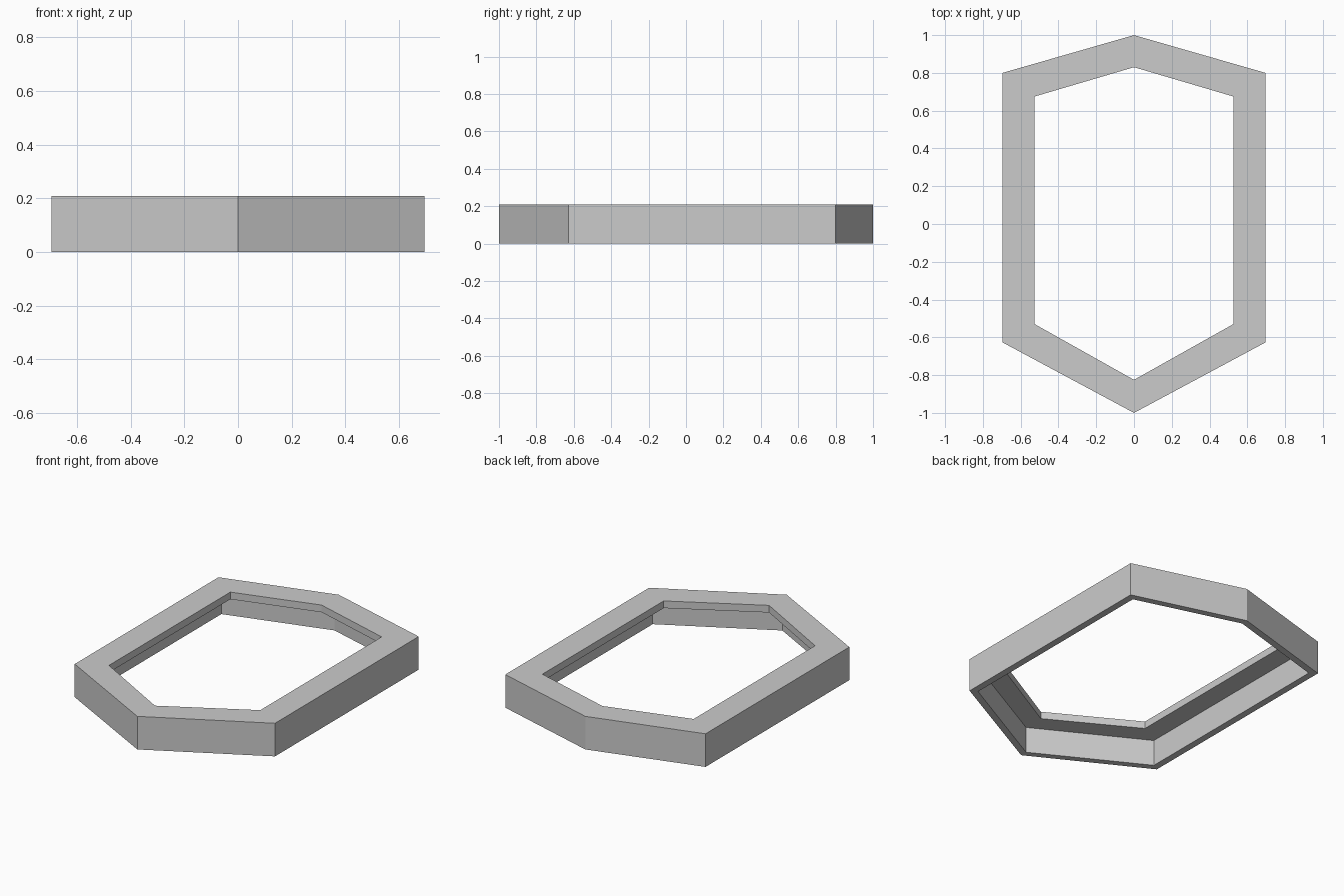
import bpy
import bmesh

cube = bpy.data.objects.get("Cube")
if cube:
    bpy.data.objects.remove(cube, do_unlink=True)

HEIGHT = 0.208
LIP_THICKNESS = 0.045
WALL_FRACTION = 0.25  # wall thickness as a share of the lip width

# Right half of each outline, from front tip to back tip
OUTER = [(0, -1.0), (0.696, -0.627), (0.696, 0.80), (0, 1.0)]
INNER = [(0, -0.825), (0.526, -0.53), (0.526, 0.675), (0, 0.83)]


def outline(inset):
    """Full six-sided outline; inset 0 is the outer edge, 1 the lip edge."""
    half = [(a[0] + (b[0] - a[0]) * inset, a[1] + (b[1] - a[1]) * inset)
            for a, b in zip(OUTER, INNER)]
    mirrored = [(-x, y) for x, y in reversed(half[1:-1])]
    return half + mirrored


# Closed L-shaped cross-section: outer wall, top, lip, underside, inner wall
lip_z = HEIGHT - LIP_THICKNESS
section = [(0, 0), (0, HEIGHT), (1, HEIGHT), (1, lip_z),
           (WALL_FRACTION, lip_z), (WALL_FRACTION, 0)]

bm = bmesh.new()
rings = [[bm.verts.new((x, y, z)) for x, y in outline(inset)]
         for inset, z in section]
for i, ring in enumerate(rings):
    following = rings[(i + 1) % len(rings)]
    for j in range(len(ring)):
        k = (j + 1) % len(ring)
        bm.faces.new((ring[j], ring[k], following[k], following[j]))
bmesh.ops.recalc_face_normals(bm, faces=bm.faces)

mesh = bpy.data.meshes.new("hexagonal_frame")
bm.to_mesh(mesh)
bm.free()

# Single plain grey
grey = bpy.data.materials.new("light_grey")
grey.use_nodes = True
colour = (0.6, 0.6, 0.6, 1)
grey.diffuse_color = colour
grey.node_tree.nodes["Principled BSDF"].inputs["Base Color"].default_value = colour
mesh.materials.append(grey)

frame = bpy.data.objects.new("hexagonal_frame", mesh)
bpy.context.collection.objects.link(frame)
